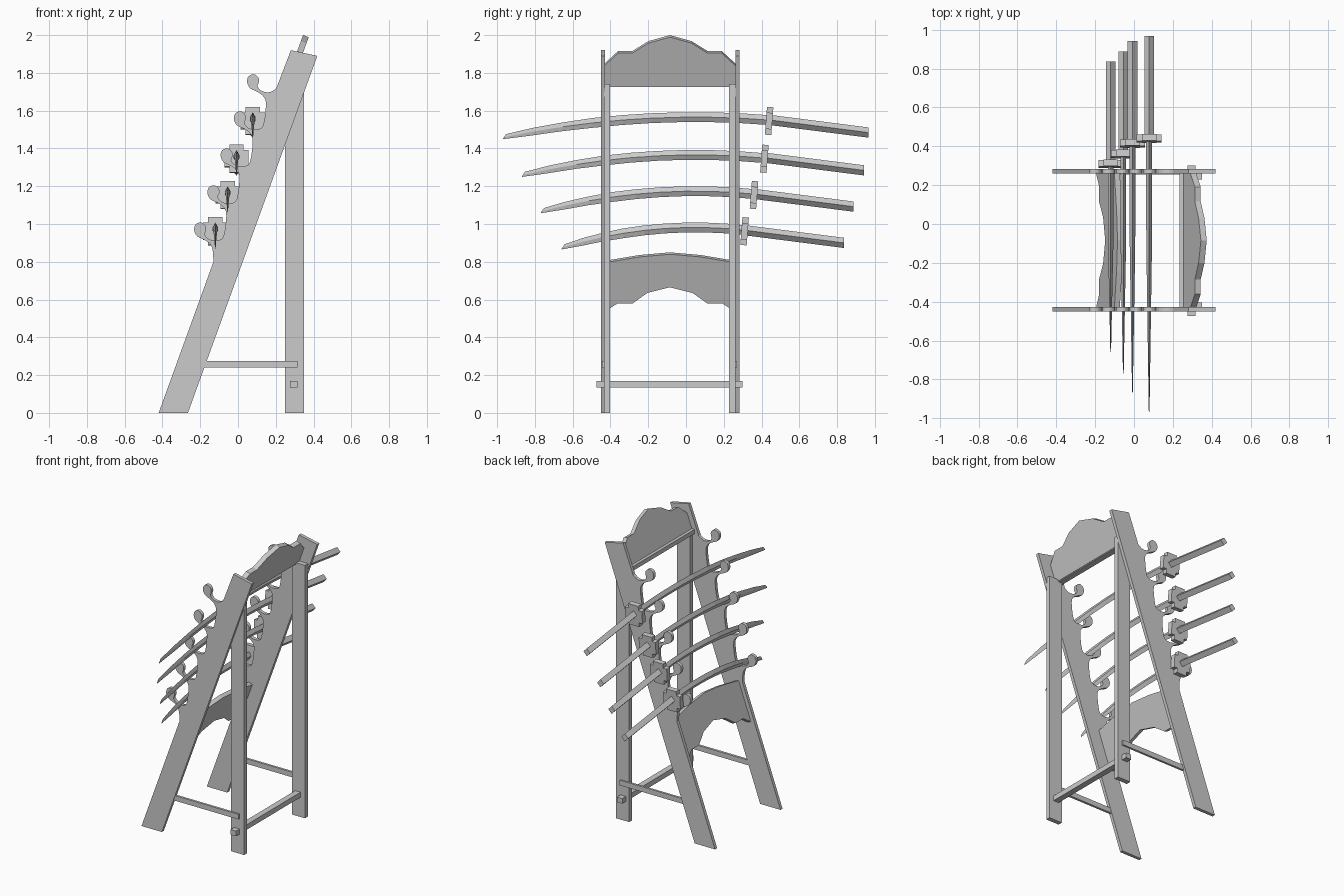
import bpy, bmesh, math
from mathutils import Vector

old = bpy.data.objects.get("Cube")
if old:
    bpy.data.objects.remove(old, do_unlink=True)

grey = bpy.data.materials.new("light_grey")
grey.use_nodes = True
colour = (0.6, 0.6, 0.6, 1)
grey.diffuse_color = colour
grey.node_tree.nodes["Principled BSDF"].inputs["Base Color"].default_value = colour

LEAN = 0.363                      # x travel per unit of height
PANELS = ((-0.45, -0.428), (0.261, 0.284))
MID_Y = -0.085                    # middle of the rack


def finish(name, bm):
    bmesh.ops.recalc_face_normals(bm, faces=bm.faces)
    mesh = bpy.data.meshes.new(name)
    bm.to_mesh(mesh)
    bm.free()
    mesh.materials.append(grey)
    obj = bpy.data.objects.new(name, mesh)
    bpy.context.collection.objects.link(obj)
    return obj


def loft(name, rings):
    """Skin a row of equal closed rings and cap both ends."""
    bm = bmesh.new()
    rows = [[bm.verts.new(p) for p in ring] for ring in rings]
    for a, b in zip(rows, rows[1:]):
        for i in range(len(a)):
            j = (i + 1) % len(a)
            bm.faces.new((a[i], a[j], b[j], b[i]))
    bm.faces.new(rows[0])
    bm.faces.new(rows[-1])
    return finish(name, bm)


def prism(name, outline, offset):
    return loft(name, [outline, [Vector(p) + Vector(offset) for p in outline]])


def box(name, x, y, z):
    outline = [(x[0], y[0], z[0]), (x[1], y[0], z[0]), (x[1], y[0], z[1]), (x[0], y[0], z[1])]
    return prism(name, outline, (0, y[1] - y[0], 0))


def smooth_path(pts):
    """Round a path with a spline through its points."""
    pts = [Vector(p) for p in pts]
    out = []
    for i in range(len(pts) - 1):
        a, b = pts[max(i - 1, 0)], pts[i]
        c, d = pts[i + 1], pts[min(i + 2, len(pts) - 1)]
        for t in (0, 1 / 3, 2 / 3):
            out.append(0.5 * (2 * b + (c - a) * t + (2 * a - 5 * b + 4 * c - d) * t * t
                              + (3 * b - a - 3 * c + d) * t ** 3))
    return out + [pts[-1]]


# Leaning side panels with five repeated hooks
hook = [(0.10, -0.127), (0.09, -0.085), (0.058, -0.058), (0.016, -0.037), (0, -0.005),
        (0.008, 0.026), (0.037, 0.037), (0.06, 0.018), (0.063, -0.005), (0.056, -0.028),
        (0.08, -0.053), (0.122, -0.058), (0.155, -0.037)]
edge = []
for n in range(4, -1, -1):
    edge += [(0.048 - 0.07 * n + u, 1.756 - 0.196 * n + w) for u, w in hook]
outline = [(-0.265, 0), (-0.42, 0), (-0.13, 0.80)] + smooth_path(edge) + [(0.28, 1.92), (0.42, 1.89)]
for side, (y0, y1) in zip(("right", "left"), PANELS):
    prism(side + "_hook_panel", [(p[0], y0, p[1]) for p in outline], (0, y1 - y0, 0))

# Upright posts and side stretchers
for side, y in (("right", (-0.434, -0.403)), ("left", (0.228, 0.261))):
    box(side + "_post", (0.25, 0.35), y, (0, 1.74))
for side, y in (("right", (-0.446, -0.43)), ("left", (0.256, 0.271))):
    box(side + "_stretcher", (-0.18, 0.315), y, (0.24, 0.275))

# Cross rails
box("back_stretcher", (0.275, 0.316), (-0.473, 0.3), (0.135, 0.17))
box("crest_rail", (0.235, 0.275), (-0.43, 0.262), (1.725, 1.755))


def mirrored(half):
    """Half outline from the outer edge to the middle, completed on the other side."""
    full = [(-u, z) for u, z in half] + [(u, z) for u, z in reversed(half)]
    return [p for i, p in enumerate(full) if i == 0 or p != full[i - 1]]


def leaning_board(name, profile, base_x, base_z, thick):
    pts = [(base_x + LEAN * (z - base_z), MID_Y + u, z) for u, z in profile]
    prism(name, pts, (thick, 0, -thick * LEAN))


# Scalloped crest and arched apron
crest_top = mirrored([(0.346, 1.85), (0.275, 1.915), (0.2, 1.915), (0.115, 1.968), (0, 2.0)])
leaning_board("crest_board", [(0.346, 1.74), (-0.346, 1.74)] + crest_top, 0.25, 1.74, 0.03)
apron_top = mirrored([(0.346, 0.805), (0.16, 0.836), (0, 0.85)])
apron_low = mirrored([(0.346, 0.545), (0.28, 0.588), (0.2, 0.588), (0.12, 0.645), (0, 0.675)])
leaning_board("apron_board", apron_top + apron_low[::-1], -0.19, 0.56, 0.028)


def diamond(x, y, z, w, h, slant=0):
    return [(x, y + slant, z + h), (x + w, y, z), (x, y - slant, z - h), (x - w, y, z)]


def sword(name, x, tip, guard_y, top):
    guard_z = top - 0.045
    # Curved blade, narrowing to a slanted tip
    rings = []
    steps = 9
    for i in range(steps + 1):
        y = tip + 0.006 + (guard_y - tip) * i / steps
        t = (y - 0.05) / (0.05 - tip)
        taper = i / steps
        h = 0.017 + 0.009 * min(1, taper * 3)
        w = 0.002 + 0.013 * min(1, taper * 1.6)
        rings.append(diamond(x, y, top - 0.026 - 0.108 * t * t, w, h, 0.012 if i == 0 else 0))
    rings[0][2] = (x, tip, top - 0.143)
    loft(name + "_blade", rings)
    # Straight grip sloping down
    loft(name + "_grip", [diamond(x, guard_y + 0.01, guard_z + 0.003, 0.025, 0.027),
                          diamond(x, guard_y + 0.527, guard_z - 0.063, 0.025, 0.027)])
    # Notched square guard, tilted with the grip
    a, b = 0.064, 0.038
    corner = [(a, b), (b, b), (b, a)]
    pts = []
    for q in range(4):
        c, s = round(math.cos(q * math.pi / 2)), round(math.sin(q * math.pi / 2))
        pts += [(u * c - v * s, u * s + v * c) for u, v in corner]
    prism(name + "_guard", [(x + u, guard_y - 0.017 + 0.09 * v, guard_z + 1.15 * v) for u, v in pts],
          (0, 0.034, -0.003))


sword("first_sword", -0.12, -0.66, 0.31, 1.008)
sword("second_sword", -0.055, -0.77, 0.36, 1.2)
sword("third_sword", -0.008, -0.87, 0.415, 1.392)
sword("fourth_sword", 0.078, -0.97, 0.44, 1.592)
